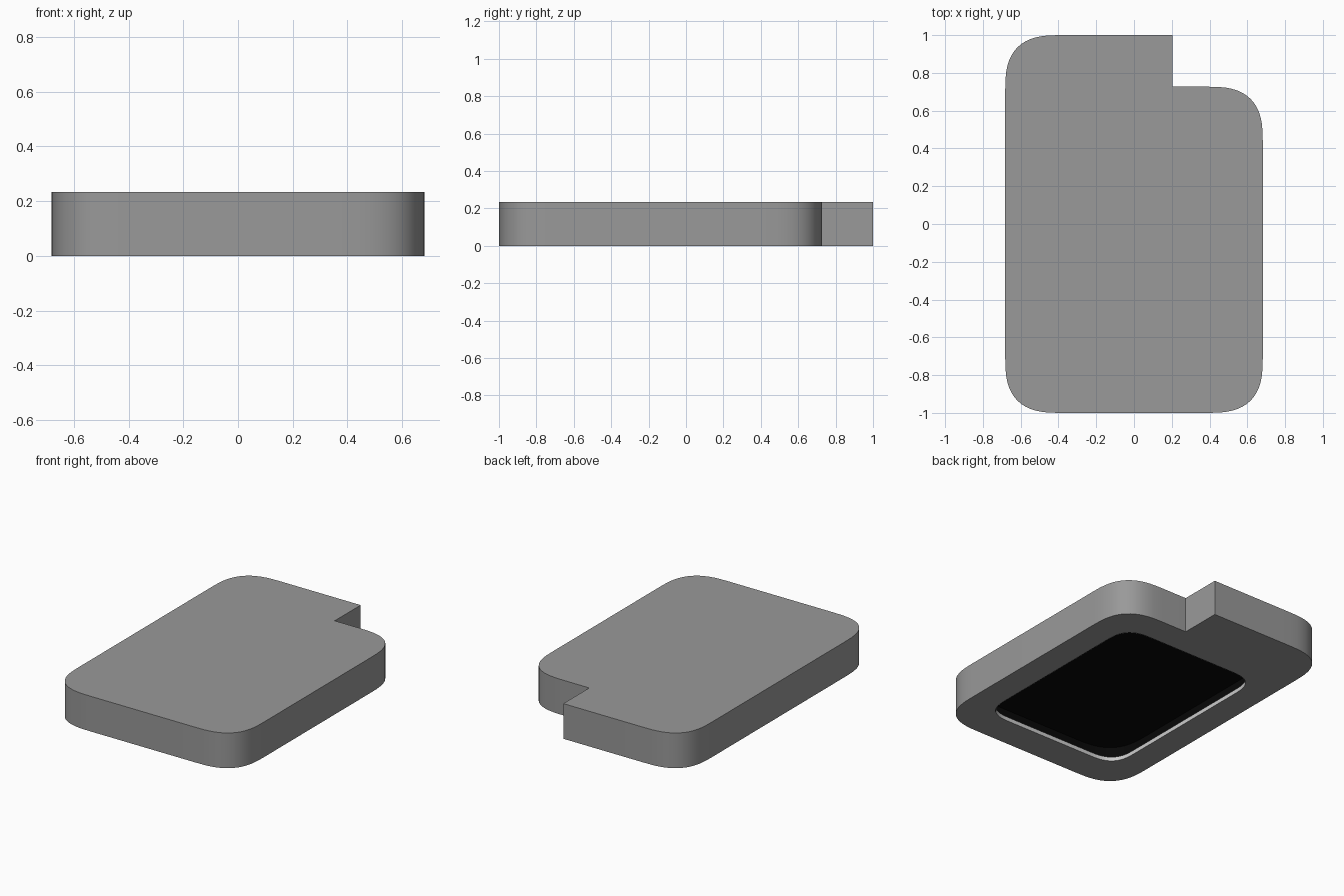
import bpy, bmesh
from math import sin, cos, pi, radians

if "Cube" in bpy.data.objects:
    bpy.data.objects.remove(bpy.data.objects["Cube"])


def corner(x, y, sx, sy, size, power=2.85, steps=14):
    """Soft corner at (x, y); sx, sy point outward. Runs from the x side to the y side."""
    cx, cy = x - sx * size, y - sy * size
    pts = []
    for i in range(steps + 1):
        t = i / steps * pi / 2
        c, s = max(cos(t), 0), max(sin(t), 0)
        pts.append((cx + sx * size * c ** (2 / power), cy + sy * size * s ** (2 / power)))
    return pts


def slab(name, outline, z0, z1, mat, capped=True):
    """Extrude a closed outline between two heights; uncapped gives an inward-facing wall."""
    bm = bmesh.new()
    face = bm.faces.new([bm.verts.new((x, y, z0)) for x, y in outline])
    out = bmesh.ops.extrude_face_region(bm, geom=[face])
    top = [v for v in out["geom"] if isinstance(v, bmesh.types.BMVert)]
    bmesh.ops.translate(bm, verts=top, vec=(0, 0, z1 - z0))
    bmesh.ops.remove_doubles(bm, verts=bm.verts, dist=1e-5)
    bmesh.ops.recalc_face_normals(bm, faces=bm.faces)
    if not capped:
        caps = [f for f in bm.faces if abs(f.normal.z) > 0.9]
        bmesh.ops.delete(bm, geom=caps, context="FACES_ONLY")
        bmesh.ops.reverse_faces(bm, faces=bm.faces)
    mesh = bpy.data.meshes.new(name)
    bm.to_mesh(mesh)
    bm.free()
    mesh.materials.append(mat)
    obj = bpy.data.objects.new(name, mesh)
    bpy.context.collection.objects.link(obj)
    return obj


def rounded_rect(x0, x1, y0, y1, size):
    return (corner(x1, y1, 1, 1, size) + corner(x0, y1, -1, 1, size)[::-1]
            + corner(x0, y0, -1, -1, size) + corner(x1, y0, 1, -1, size)[::-1])


def case_outline(t):
    """Rounded plate with a stepped back right corner, inset by t."""
    w, r, y0, y1, step = 0.682 - t, 0.30 - t, -1 + t, 1 - t, 0.727 - t
    return (corner(w, step, 1, 1, r) + [(0.203 - t, step), (0.203 - t, y1)]
            + corner(-w, y1, -1, 1, r)[::-1]
            + corner(-w, y0, -1, -1, r) + corner(w, y0, 1, -1, r)[::-1])


def material(name, v):
    m = bpy.data.materials.new(name)
    m.diffuse_color = (v, v, v, 1)
    m.use_nodes = True
    m.node_tree.nodes["Principled BSDF"].inputs["Base Color"].default_value = m.diffuse_color
    return m


grey, black, light = material("grey", 0.32), material("black", 0.0022), material("light", 0.8)
H, T = 0.234, 0.004

# Thin sheet body, black inside, open underneath
body = slab("body", case_outline(0), 0, H, grey)
cavity = slab("cavity_cutter", case_outline(T), T, H - T, black)
opening = slab("opening_cutter", rounded_rect(-0.504, 0.504, -0.788, 0.536, 0.19),
               -0.1, T + 0.05, light)

bpy.context.view_layer.objects.active = body
for cutter in (cavity, opening):
    cutter.hide_render = True
    cut = body.modifiers.new(cutter.name, "BOOLEAN")
    cut.operation, cut.solver, cut.object = "DIFFERENCE", "EXACT", cutter
    cut.material_mode = "TRANSFER"
    bpy.ops.object.modifier_apply(modifier=cut.name)
    bpy.data.objects.remove(cutter)

# Light lip turned up around the opening
lip = slab("opening_lip", rounded_rect(-0.503, 0.503, -0.787, 0.535, 0.19),
           0, 0.026, light, capped=False)

# Smooth rounded walls, crisp edges
for obj in (body, lip):
    bpy.ops.object.select_all(action="DESELECT")
    obj.select_set(True)
    bpy.context.view_layer.objects.active = obj
    bpy.ops.object.shade_smooth_by_angle(angle=radians(30))
